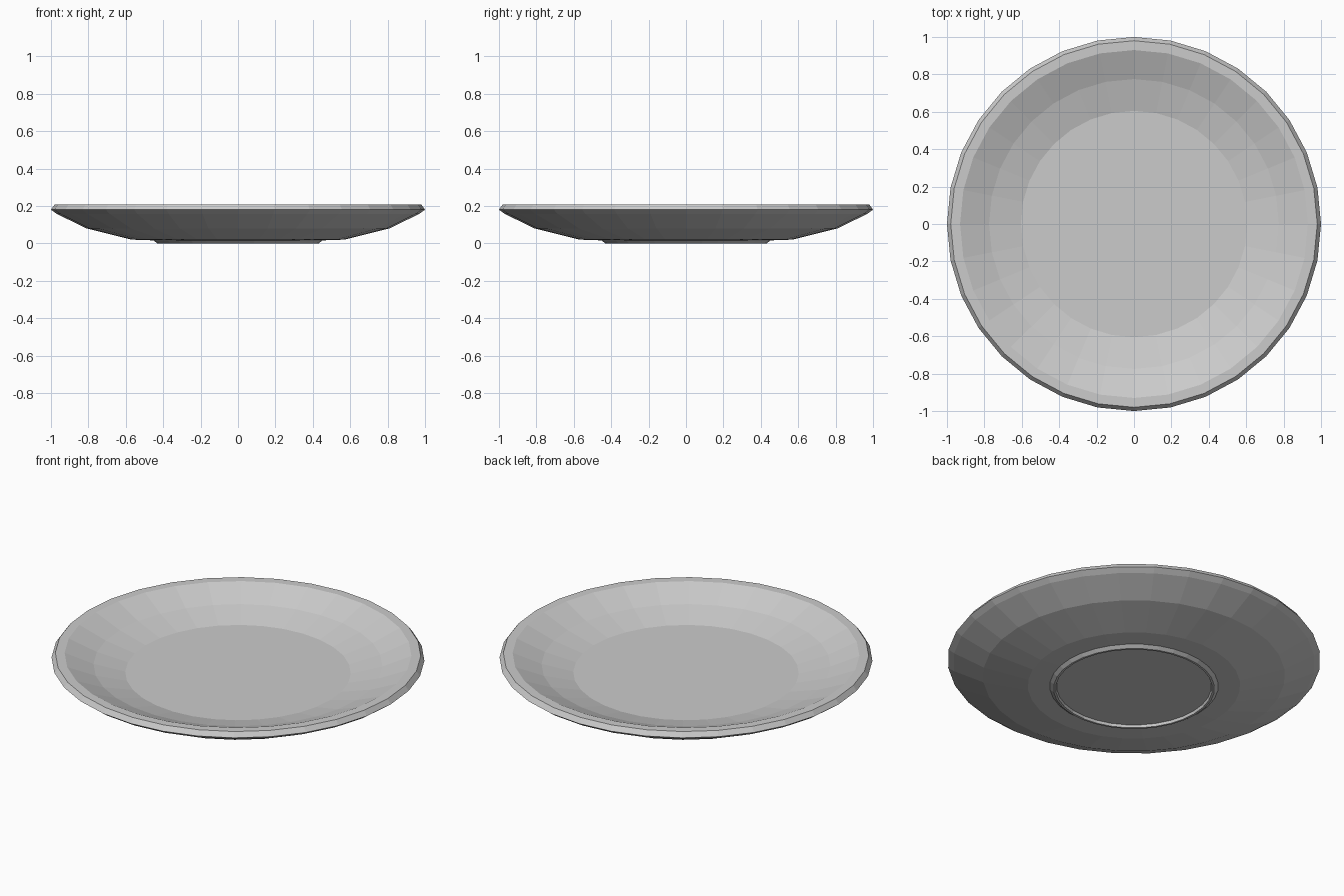
import bpy
import bmesh
from math import cos, sin, tau

SIDES = 32

default = bpy.data.objects.get("Cube")
if default:
    bpy.data.objects.remove(default, do_unlink=True)

# Plain grey ceramic
grey = bpy.data.materials.new("grey_ceramic")
grey.use_nodes = True
colour = (0.6, 0.6, 0.6, 1.0)
grey.diffuse_color = colour
grey.node_tree.nodes["Principled BSDF"].inputs["Base Color"].default_value = colour


def lathe(name, profile, material):
    """Revolve (radius, height) points about z and cap both ends."""
    bm = bmesh.new()
    rings = []
    for r, z in profile:
        rings.append([bm.verts.new((r * cos(tau * i / SIDES), r * sin(tau * i / SIDES), z))
                      for i in range(SIDES)])
    for low, high in zip(rings, rings[1:]):
        for i in range(SIDES):
            j = (i + 1) % SIDES
            bm.faces.new((low[i], low[j], high[j], high[i]))
    bm.faces.new(rings[0][::-1])
    bm.faces.new(rings[-1])
    bmesh.ops.recalc_face_normals(bm, faces=bm.faces)
    mesh = bpy.data.meshes.new(name)
    bm.to_mesh(mesh)
    bm.free()
    mesh.materials.append(material)
    obj = bpy.data.objects.new(name, mesh)
    bpy.context.collection.objects.link(obj)
    return obj


# From the recessed base, round the foot and rim, to the eating surface
underside = [(0.415, 0.015), (0.42, 0.0), (0.432, 0.0), (0.452, 0.016), (0.57, 0.02),
             (0.81, 0.08), (0.97, 0.158)]
rim = [(1.0, 0.18), (0.98, 0.208), (0.93, 0.208)]
inside = [(0.775, 0.144), (0.605, 0.1)]
lathe("plate", underside + rim + inside, grey)
